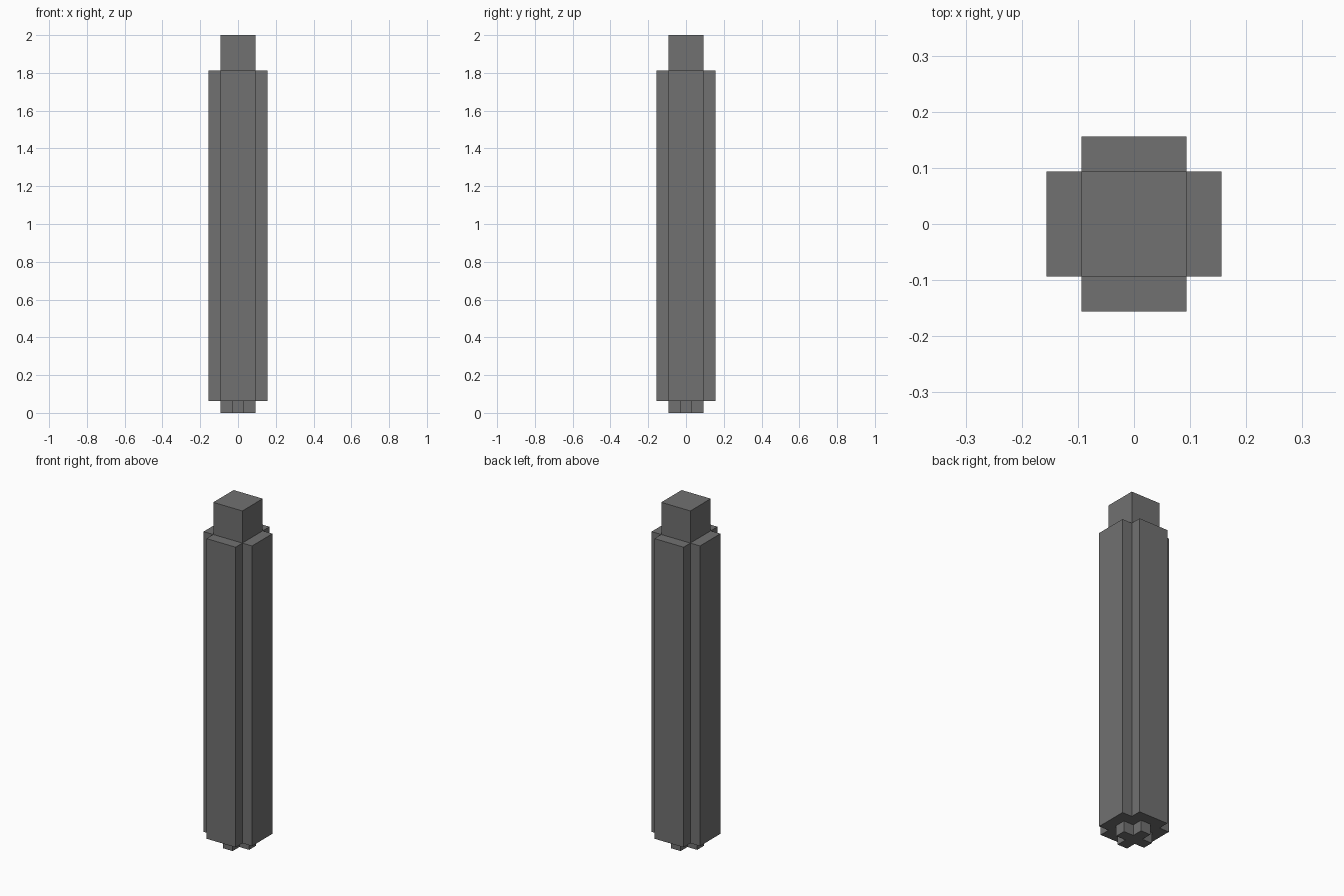
import bpy
import bmesh

if "Cube" in bpy.data.objects:
    bpy.data.objects.remove(bpy.data.objects["Cube"], do_unlink=True)

U = 2 / 32  # one block unit

grey = bpy.data.materials.new("dark_grey")
grey.use_nodes = True
colour = (0.165, 0.165, 0.165, 1)
grey.diffuse_color = colour
grey.node_tree.nodes["Principled BSDF"].inputs["Base Color"].default_value = colour


def prism(name, outline, bottom, top):
    """Extrude an outline given in block units between two heights."""
    bm = bmesh.new()
    face = bm.faces.new([bm.verts.new((x * U, y * U, bottom * U)) for x, y in outline])
    lifted = bmesh.ops.extrude_face_region(bm, geom=[face])["geom"]
    verts = [v for v in lifted if isinstance(v, bmesh.types.BMVert)]
    bmesh.ops.translate(bm, verts=verts, vec=(0, 0, (top - bottom) * U))
    bmesh.ops.recalc_face_normals(bm, faces=bm.faces)
    mesh = bpy.data.meshes.new(name)
    bm.to_mesh(mesh)
    bm.free()
    mesh.materials.append(grey)
    obj = bpy.data.objects.new(name, mesh)
    bpy.context.collection.objects.link(obj)
    return obj


def cross(reach, half):
    """Plus-shaped outline: one arm repeated by quarter turns."""
    points = []
    arm = [(reach, -half), (reach, half), (half, half)]
    for _ in range(4):
        points += arm
        arm = [(-y, x) for x, y in arm]
    return points


def square(half):
    return [(-half, -half), (half, -half), (half, half), (-half, half)]


# Narrow cross foot, fluted shaft and square cap
prism("foot", cross(1.5, 0.5), 0, 1)
prism("shaft", cross(2.5, 1.5), 1, 29)
prism("cap", square(1.5), 29, 32)
